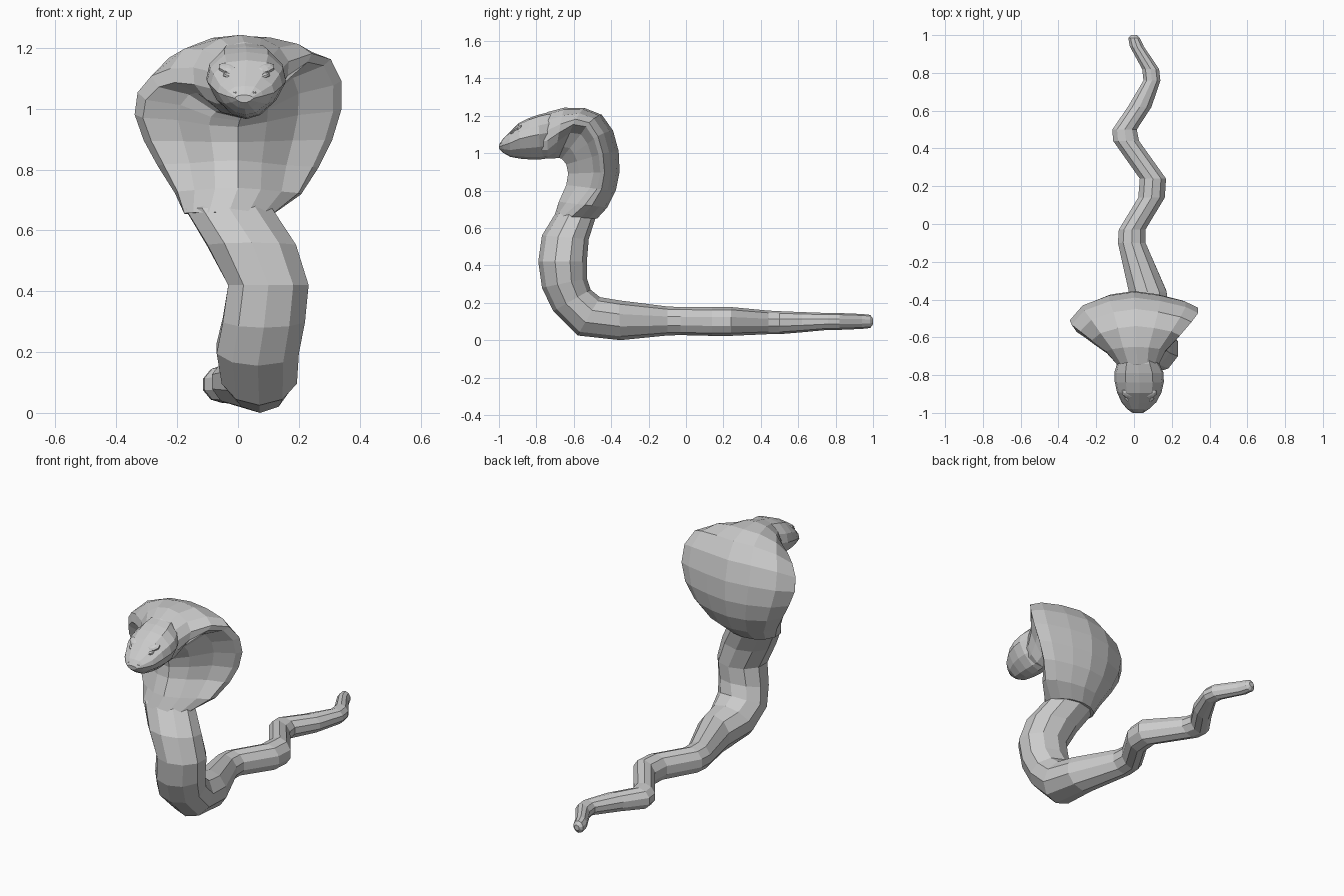
import bpy, bmesh, math
from mathutils import Vector, Euler


def ring_profile(n):
    # half of a round section: (sideways, back-to-front) pairs
    return [(math.sin(math.pi * i / n), (1 - math.cos(math.pi * i / n)) / 2) for i in range(n + 1)]


def finish(name, bm):
    bmesh.ops.recalc_face_normals(bm, faces=bm.faces[:])
    me = bpy.data.meshes.new(name)
    bm.to_mesh(me)
    bm.free()
    bpy.context.collection.objects.link(bpy.data.objects.new(name, me))


def loft(name, stations, base, wide=None):
    """Station: x centre, half width, back/top (y, z), front/bottom (y, z), flare."""
    bm = bmesh.new()
    rings = []
    for xc, w, by, bz, fy, fz, h in stations:
        half = base
        if wide:
            half = [(a[0] + (b[0] - a[0]) * h, a[1] + (b[1] - a[1]) * h) for a, b in zip(base, wide)]
        full = half + [(-u, v) for u, v in half[-2:0:-1]]
        ring = []
        for u, v in full:
            # the flare opens backward on the right and curls forward on the left
            v *= 1 - (.5 if u > 0 else -.15) * abs(u) * h
            y = by + (fy - by) * v - .1 * abs(u) * w * h
            ring.append(bm.verts.new((xc + u * w, y, bz + (fz - bz) * v)))
        rings.append(ring)
    n = len(rings[0])
    for a, b in zip(rings, rings[1:]):
        for i in range(n):
            j = (i + 1) % n
            bm.faces.new((a[i], a[j], b[j], b[i]))
    bm.faces.new(rings[0])
    bm.faces.new(rings[-1])
    finish(name, bm)


def blob(name, loc, size, rot=(0, 0, 0)):
    bm = bmesh.new()
    bmesh.ops.create_uvsphere(bm, u_segments=8, v_segments=5, radius=1)
    for v in bm.verts:
        p = Vector((v.co.x * size[0], v.co.y * size[1], v.co.z * size[2]))
        p.rotate(Euler(rot))
        v.co = p + Vector(loc)
    finish(name, bm)


# winding tail and raised trunk
loft("tail_and_trunk", [
    (0.00, .016, 1.00, .115, 1.00, .085, 0),
    (0.00, .032, .985, .135, .985, .065, 0),
    (0.015, .039, .94, .14, .94, .06, 0),
    (0.088, .047, .82, .145, .82, .055, 0),
    (0.095, .047, .76, .145, .76, .055, 0),
    (0.03, .066, .62, .15, .62, .042, 0),
    (-.05, .068, .50, .155, .50, .032, 0),
    (-.042, .072, .44, .158, .44, .032, 0),
    (0.10, .073, .24, .177, .24, .023, 0),
    (0.093, .074, .14, .177, .14, .023, 0),
    (-.01, .074, -.03, .177, -.03, .027, 0),
    (-.012, .077, -.10, .18, -.10, .025, 0),
    (0.072, .105, -.36, .213, -.35, .0, 0),
    (0.07, .13, -.46, .23, -.58, .025, 0),
    (0.065, .142, -.51, .27, -.71, .155, 0),
    (0.085, .142, -.53, .33, -.77, .28, 0),
    (0.10, .139, -.53, .42, -.79, .42, 0),
    (0.045, .153, -.52, .54, -.77, .56, 0),
    (-.03, .15, -.48, .665, -.70, .675, 0),
    (-.01, .10, -.47, .74, -.62, .74, 0)],
    ring_profile(5))

# flared hood curling forward into the neck
flare = [(0, 0), (.4, .02), (.8, .14), (1, .36), (.92, .5), (.58, .62), (.28, .88), (0, 1)]
loft("hood", [
    (-.03, .15, -.475, .65, -.705, .66, 0),
    (0.00, .21, -.42, .71, -.68, .74, .5),
    (0.00, .265, -.375, .80, -.64, .83, .9),
    (0.00, .31, -.355, .90, -.63, .89, 1),
    (0.00, .34, -.36, 1.01, -.64, .94, 1),
    (0.005, .335, -.39, 1.12, -.655, .96, 1),
    (0.01, .295, -.45, 1.205, -.665, .97, 1),
    (0.01, .235, -.54, 1.24, -.68, .975, .8),
    (0.01, .16, -.65, 1.243, -.70, .972, .3),
    (0.02, .116, -.74, 1.22, -.74, .97, 0),
    (0.025, .09, -.81, 1.17, -.80, .98, 0)],
    ring_profile(7), flare)

# wedge-shaped head
wedge = [(0, 0), (.55, .04), (.92, .24), (1, .44), (.75, .72), (.35, .94), (0, 1)]
loft("head", [
    (0.02, .085, -.68, 1.215, -.70, .99, 0),
    (0.022, .112, -.74, 1.217, -.74, .972, 0),
    (0.026, .13, -.79, 1.205, -.78, .966, 0),
    (0.028, .13, -.84, 1.187, -.83, .966, 0),
    (0.028, .118, -.895, 1.16, -.885, .97, 0),
    (0.026, .093, -.945, 1.11, -.94, .98, 0),
    (0.022, .06, -.98, 1.075, -.975, 1.0, 0),
    (0.02, .03, -1.0, 1.045, -.998, 1.02, 0)],
    wedge)

# paired brows, eyes and nostrils, mostly sunk into the head
for side, s in (("left", -1), ("right", 1)):
    blob("brow_" + side, (.028 + s * .06, -.9, 1.132), (.038, .026, .014), (.5, -s * .3, s * .5))
    blob("eye_" + side, (.028 + s * .06, -.926, 1.108), (.02, .014, .01), (0, -s * .3, s * .5))
    blob("nostril_" + side, (.022 + s * .03, -.985, 1.052), (.009, .008, .006))
